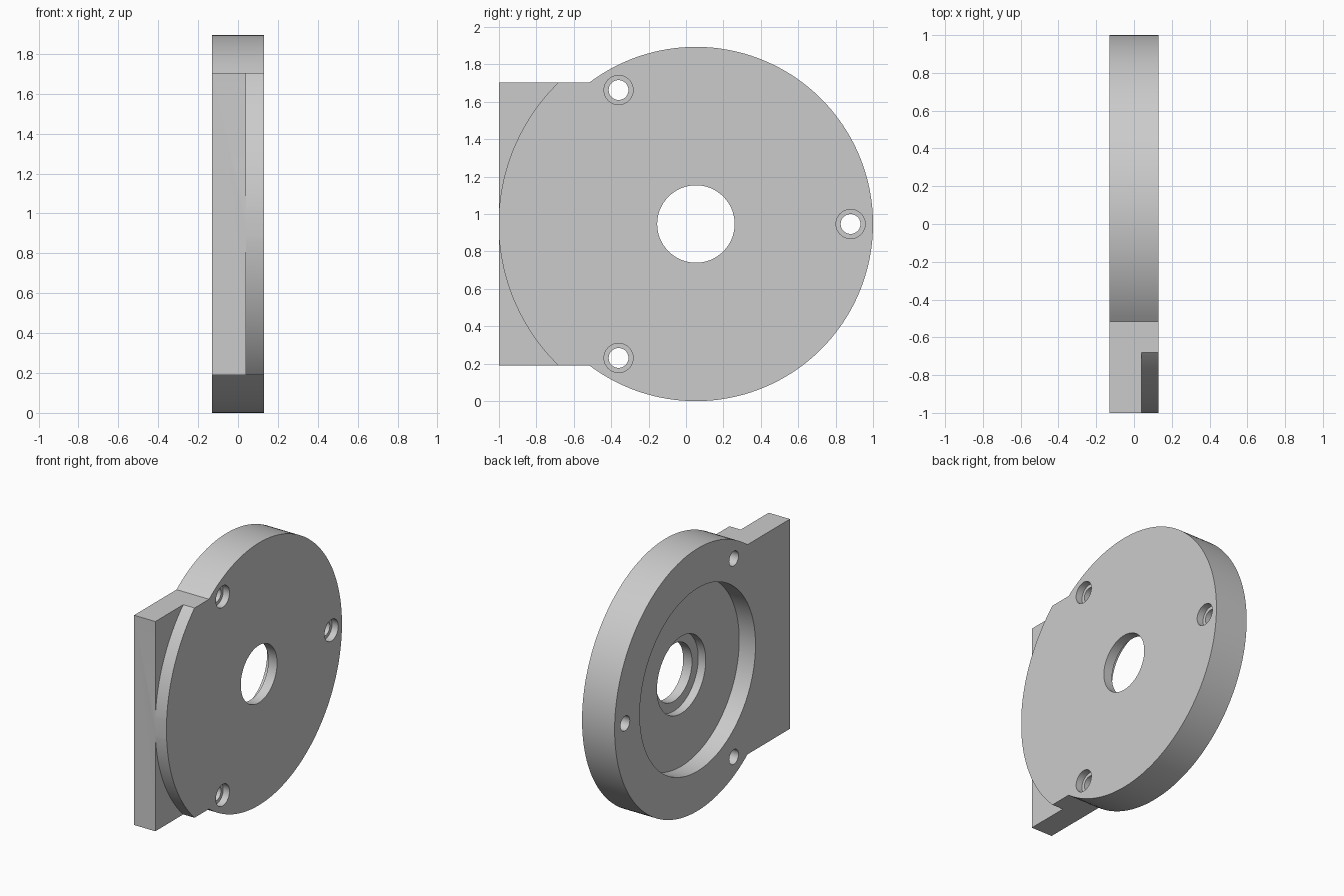
import bpy, bmesh, math

old = bpy.data.objects.get("Cube")
if old:
    bpy.data.objects.remove(old, do_unlink=True)

CY, CZ, R = 0.053, 0.947, 0.947      # disc centre and radius
BACK, FRONT, STEP = -0.13, 0.13, 0.04
HALF = 0.757                         # half height of the flange
RIM = 1.055                          # radius of the raised flange edge

grey = bpy.data.materials.new("light_grey")
grey.use_nodes = True
colour = (0.6, 0.6, 0.6, 1)
grey.diffuse_color = colour
grey.node_tree.nodes["Principled BSDF"].inputs["Base Color"].default_value = colour


def finish(name, bm):
    bmesh.ops.recalc_face_normals(bm, faces=bm.faces)
    mesh = bpy.data.meshes.new(name)
    bm.to_mesh(mesh)
    bm.free()
    mesh.materials.append(grey)
    ob = bpy.data.objects.new(name, mesh)
    bpy.context.collection.objects.link(ob)
    return ob


def arc(radius, start, end, n):
    angles = [start + (end - start) * i / n for i in range(n + 1)]
    return [(CY + radius * math.cos(a), CZ + radius * math.sin(a)) for a in angles]


def prism(name, outline, x0, x1):
    """Extrude a y-z outline along x."""
    bm = bmesh.new()
    face = bm.faces.new([bm.verts.new((x0, y, z)) for y, z in outline])
    ext = bmesh.ops.extrude_face_region(bm, geom=[face])["geom"]
    moved = [v for v in ext if isinstance(v, bmesh.types.BMVert)]
    bmesh.ops.translate(bm, vec=(x1 - x0, 0, 0), verts=moved)
    return finish(name, bm)


def turned(name, profile, y, z, n):
    """Revolve (x, radius) steps about an axis parallel to x."""
    bm = bmesh.new()
    rings = []
    for x, r in profile:
        rings.append([bm.verts.new((x, y + r * math.cos(math.tau * i / n),
                                    z + r * math.sin(math.tau * i / n))) for i in range(n)])
    for a, b in zip(rings, rings[1:]):
        for i in range(n):
            j = (i + 1) % n
            bm.faces.new((a[i], a[j], b[j], b[i]))
    bm.faces.new(rings[0])
    bm.faces.new(rings[-1])
    return finish(name, bm)


# Round plate with a square flange on the front edge
join = math.pi - math.asin(HALF / R)
outline = arc(R, -join, join, 120) + [(-1, CZ + HALF), (-1, CZ - HALF)]
plate = prism("motor_plate", outline, BACK, FRONT)

cutters = []
# Step outside the curved edge of the flange
tip = math.pi - math.asin(0.85 / RIM)
curve = arc(RIM, tip, math.tau - tip, 48)
cutters.append(prism("flange_step_cutter",
                     curve + [(-1.2, CZ - 0.85), (-1.2, CZ + 0.85)], STEP, 0.2))

# Rear pocket, bearing seat and centre bore
cutters.append(turned("bore_cutter", [(-0.2, 0.66), (0, 0.66), (0, 0.278), (0.06, 0.278),
                                      (0.06, 0.207), (0.2, 0.207)], CY, CZ, 96))

# Three counterbored screw holes
for k in range(3):
    a = math.tau * k / 3
    cutters.append(turned("screw_hole_cutter", [(-0.2, 0.053), (0.08, 0.053),
                                                (0.08, 0.078), (0.2, 0.078)],
                          CY + 0.827 * math.cos(a), CZ + 0.827 * math.sin(a), 40))

bpy.context.view_layer.objects.active = plate
for c in cutters:
    mod = plate.modifiers.new("cut", "BOOLEAN")
    mod.operation = "DIFFERENCE"
    mod.solver = "EXACT"
    mod.object = c
    bpy.ops.object.modifier_apply(modifier=mod.name)
    bpy.data.objects.remove(c, do_unlink=True)

bpy.ops.object.select_all(action="DESELECT")
plate.select_set(True)
bpy.ops.object.shade_smooth_by_angle(angle=math.radians(30))
